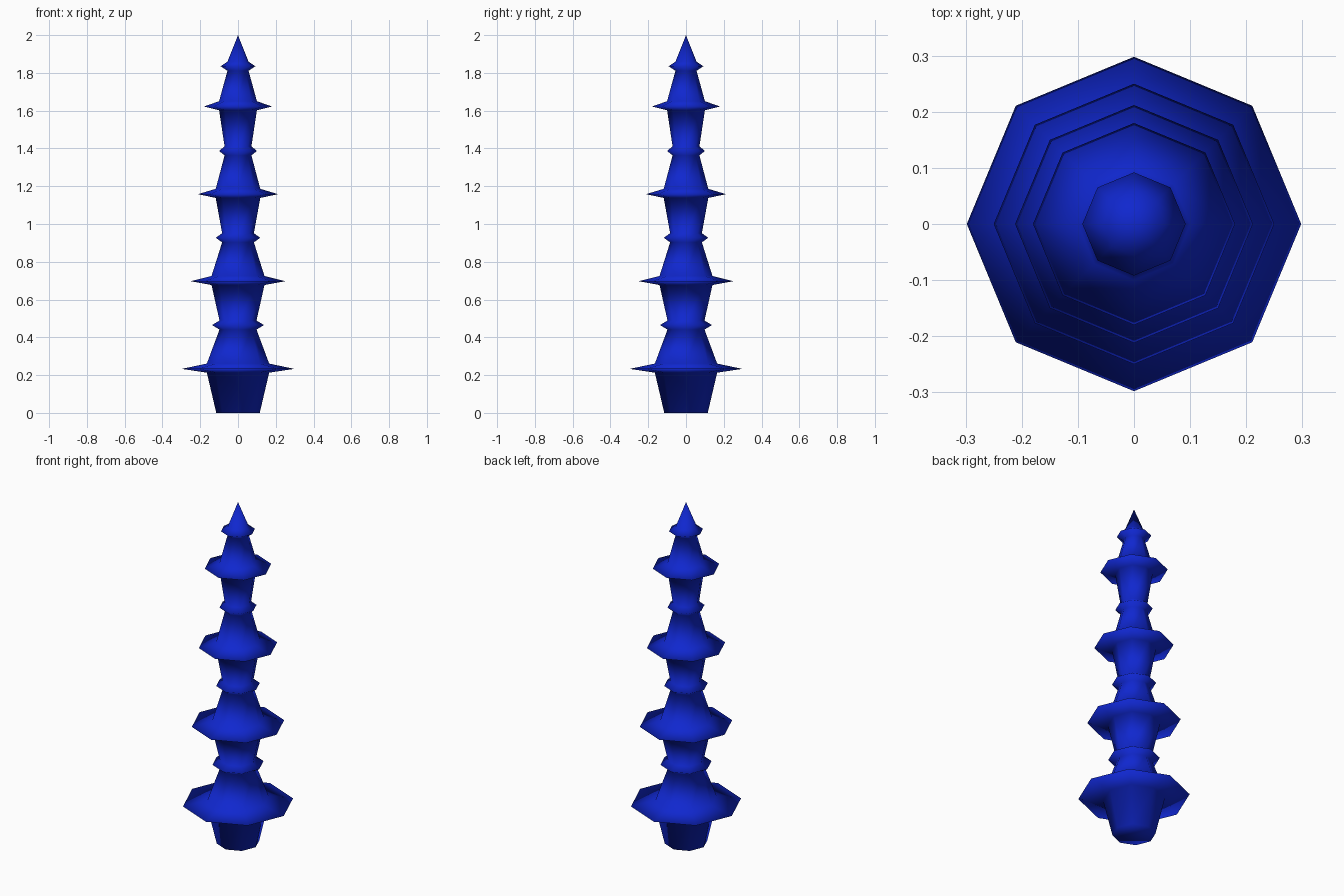
import bpy, bmesh, math

if "Cube" in bpy.data.objects:
    bpy.data.objects.remove(bpy.data.objects["Cube"])

SIDES = 8

# Wide discs: (height, rim radius, body radius); narrow collars likewise
discs = [(0.233, 0.298, 0.165), (0.697, 0.25, 0.14), (1.158, 0.212, 0.118), (1.622, 0.18, 0.10)]
collars = [(0.465, 0.138, 0.098), (0.927, 0.118, 0.084), (1.387, 0.10, 0.071), (1.835, 0.092, 0.056)]

# Turned profile from the foot up to the tip
profile = [(0.115, 0.0)]
for (dz, dr, db), (cz, cr, cb) in zip(discs, collars):
    profile += [(db, dz - 0.02), (dr, dz), (db, dz + 0.028)]
    profile += [(cb, cz - 0.024), (cr, cz), (cb, cz + 0.024)]

# Octagonal rings joined by quads
bm = bmesh.new()
rings = []
for r, z in profile:
    rings.append([bm.verts.new((r * math.cos(2 * math.pi * i / SIDES),
                                r * math.sin(2 * math.pi * i / SIDES), z))
                  for i in range(SIDES)])
for a, b in zip(rings, rings[1:]):
    for i in range(SIDES):
        j = (i + 1) % SIDES
        bm.faces.new((a[i], a[j], b[j], b[i]))

# Closed foot and pointed tip
bm.faces.new(rings[0][::-1])
tip = bm.verts.new((0, 0, 2.0))
for i in range(SIDES):
    bm.faces.new((rings[-1][i], rings[-1][(i + 1) % SIDES], tip))
for f in bm.faces:
    f.smooth = True

mesh = bpy.data.meshes.new("tiered_spire")
bm.to_mesh(mesh)
bm.free()
spire = bpy.data.objects.new("tiered_spire", mesh)
bpy.context.collection.objects.link(spire)

# Deep blue finish
blue = bpy.data.materials.new("deep_blue")
blue.diffuse_color = (0.005, 0.02, 0.62, 1)
blue.use_nodes = True
blue.node_tree.nodes["Principled BSDF"].inputs["Base Color"].default_value = blue.diffuse_color
mesh.materials.append(blue)
